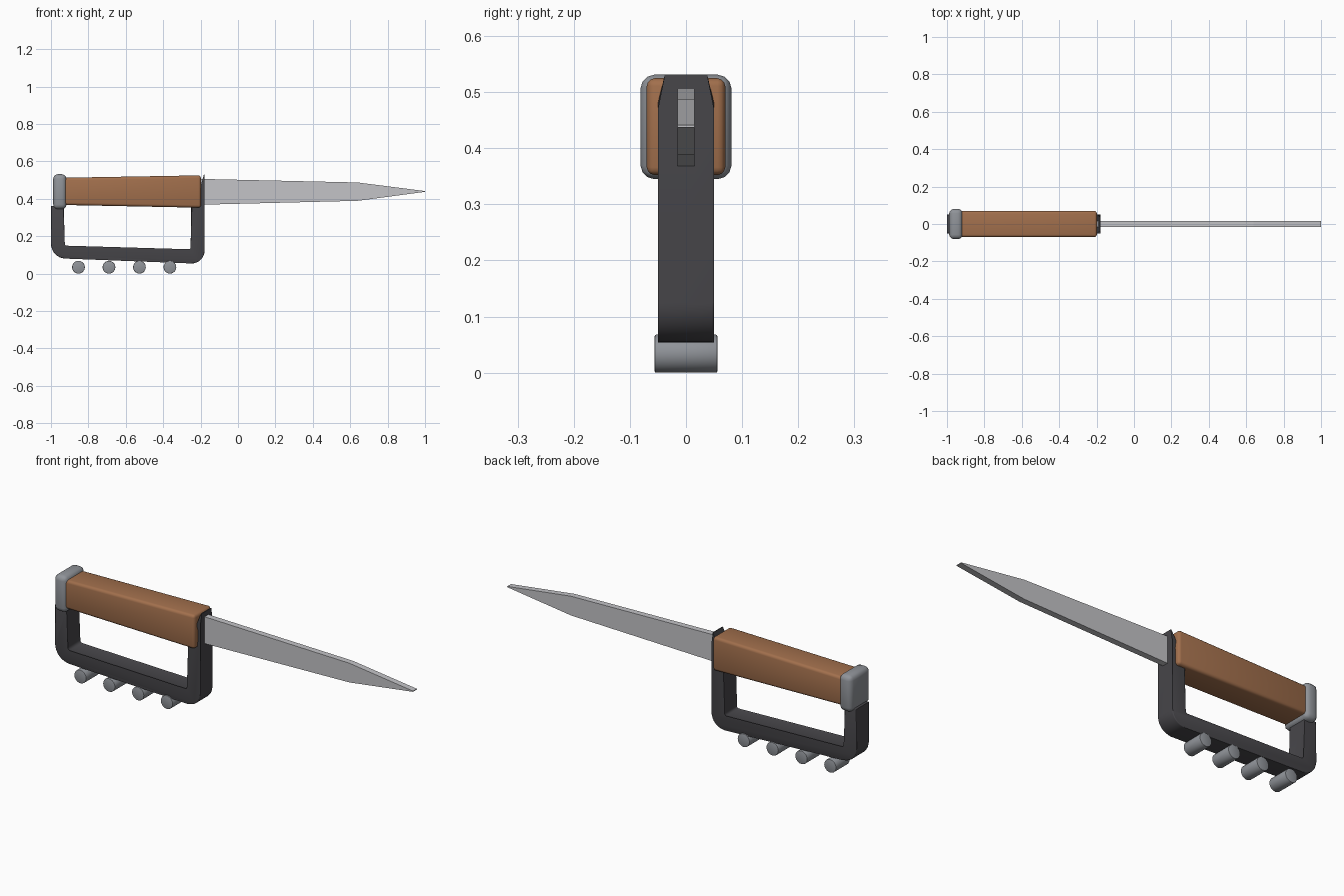
import bpy, bmesh, math

if "Cube" in bpy.data.objects:
    bpy.data.objects.remove(bpy.data.objects["Cube"])


def material(name, rgb):
    m = bpy.data.materials.new(name)
    m.diffuse_color = (*rgb, 1)
    m.use_nodes = True
    m.node_tree.nodes["Principled BSDF"].inputs["Base Color"].default_value = m.diffuse_color
    return m


WOOD = material("warm_wood", (0.36, 0.16, 0.073))
DARK = material("dark_metal", (0.063, 0.061, 0.068))
STEEL = material("grey_steel", (0.28, 0.295, 0.32))
BLADE = material("bright_blade", (0.55, 0.55, 0.57))


def finish(bm, name, mat, smooth=True):
    bmesh.ops.recalc_face_normals(bm, faces=bm.faces[:])
    me = bpy.data.meshes.new(name)
    bm.to_mesh(me)
    bm.free()
    ob = bpy.data.objects.new(name, me)
    bpy.context.collection.objects.link(ob)
    me.materials.append(mat)
    if smooth:
        bpy.ops.object.select_all(action='DESELECT')
        ob.select_set(True)
        bpy.context.view_layer.objects.active = ob
        bpy.ops.object.shade_smooth_by_angle(angle=math.radians(35))
    return ob


def extrude_profile(points, half):
    """Solid from an x/z outline, spanning -half..half in y."""
    bm = bmesh.new()
    front = [bm.verts.new((x, -half, z)) for x, z in points]
    back = [bm.verts.new((x, half, z)) for x, z in points]
    bm.faces.new(front)
    bm.faces.new(back[::-1])
    n = len(points)
    for i in range(n):
        j = (i + 1) % n
        bm.faces.new((front[i], back[i], back[j], front[j]))
    return bm


def bevel(bm, edges, width, segments):
    bmesh.ops.bevel(bm, geom=edges, offset=width, segments=segments,
                    profile=0.5, affect='EDGES', clamp_overlap=True)


def arc(cx, cz, r, a0, a1, n=8):
    return [(cx + r * math.cos(math.radians(a0 + (a1 - a0) * i / n)),
             cz + r * math.sin(math.radians(a0 + (a1 - a0) * i / n)))
            for i in range(n + 1)]


# Wooden grip, slightly taller towards the blade
bm = extrude_profile([(-0.95, 0.367), (-0.198, 0.352), (-0.198, 0.525), (-0.95, 0.512)], 0.07)
bevel(bm, bm.edges[:], 0.014, 3)
finish(bm, "grip", WOOD)

# Pommel cap
bm = extrude_profile([(-0.988, 0.345), (-0.917, 0.345), (-0.917, 0.531), (-0.988, 0.531)], 0.081)
bevel(bm, bm.edges[:], 0.024, 3)
finish(bm, "pommel", STEEL)

# Knuckle guard: C-shaped bar, with a wedge plate running up the grip's end
outline = [(-1.0, 0.362)]
outline += arc(-0.92, 0.160, 0.08, 180, 268)
outline += arc(-0.248, 0.124, 0.07, 268, 360)
outline += [(-0.178, 0.47), (-0.178, 0.53), (-0.182, 0.53), (-0.202, 0.46), (-0.21, 0.37),
            (-0.25, 0.37)]
outline += arc(-0.262, 0.138, 0.012, 0, -90, 3)
outline += arc(-0.915, 0.160, 0.015, -90, -180, 3)
outline += [(-0.93, 0.362)]
bm = extrude_profile(outline, 0.05)
rim = [e for e in bm.edges
       if abs(e.verts[0].co.y - e.verts[1].co.y) < 1e-5
       and max(v.co.z for v in e.verts) < 0.471]
bevel(bm, rim, 0.009, 3)
for v in bm.verts:
    if v.co.z > 0.5:
        v.co.y *= 0.76
finish(bm, "knuckle_guard", DARK)

# Flat blade with a tapered point
bm = extrude_profile([(-0.2, 0.368), (0.64, 0.389), (1.0, 0.437), (1.0, 0.441),
                      (0.64, 0.487), (-0.2, 0.506)], 0.0155)
finish(bm, "blade", BLADE, smooth=False)

# Four studs under the guard
for i in range(4):
    x = -0.853 + 0.163 * i
    ring = [(x + 0.034 * math.cos(math.tau * k / 32),
             0.034 + 0.034 * math.sin(math.tau * k / 32)) for k in range(32)]
    bm = extrude_profile(ring, 0.056)
    caps = [e for e in bm.edges if abs(e.verts[0].co.y - e.verts[1].co.y) < 1e-5]
    bevel(bm, caps, 0.003, 2)
    finish(bm, f"knuckle_stud_{i + 1}", STEEL)
